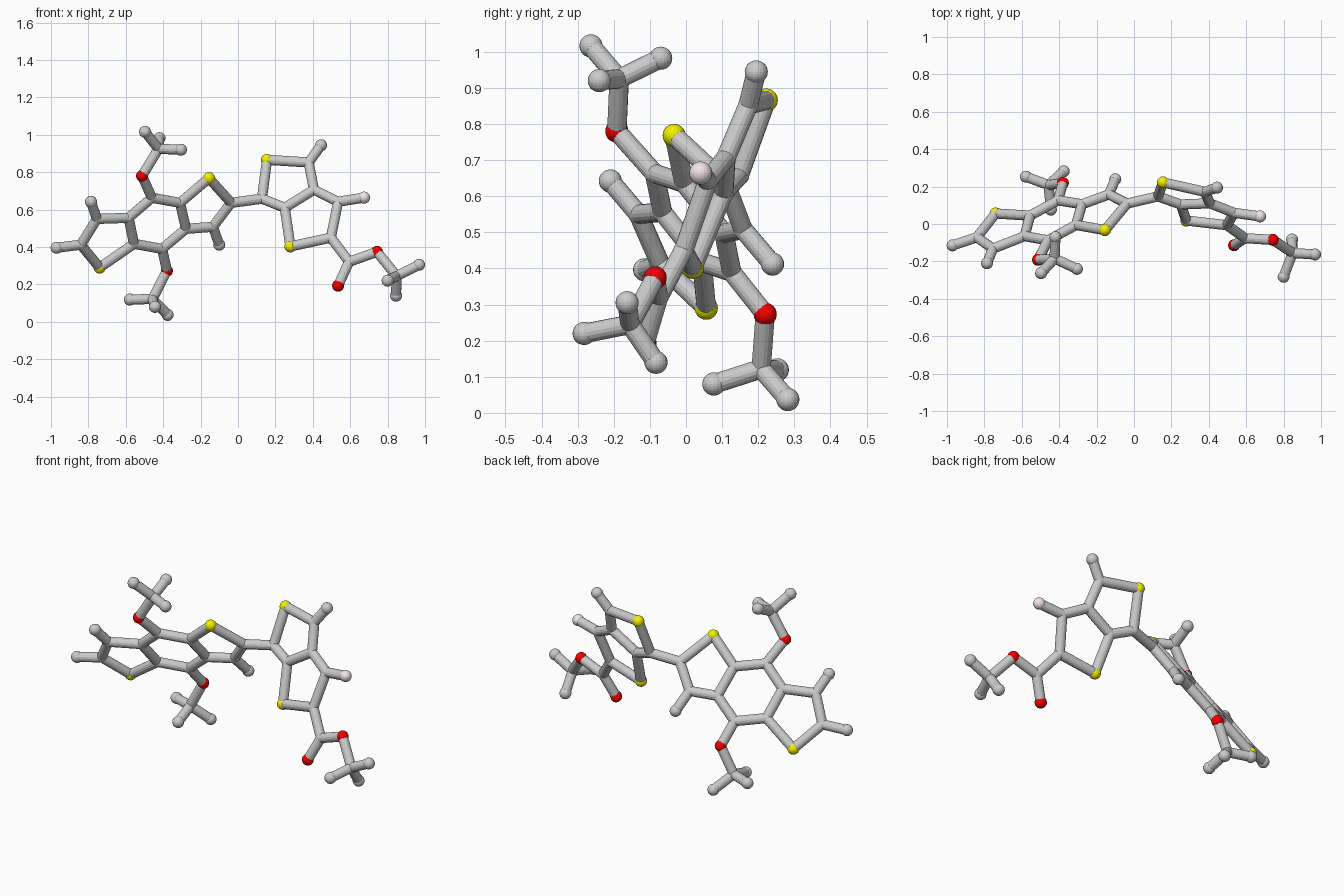
import bpy, bmesh
from mathutils import Vector, Matrix

if "Cube" in bpy.data.objects:
    bpy.data.objects.remove(bpy.data.objects["Cube"])

TUBE, JOINT, BALL = 0.027, 0.028, 0.032


# The two ring systems are flat: depth follows from x and z
def left(x, z):
    return Vector((x, 0.57 + 0.42 * x - 0.70 * z, z))


def right(x, z):
    return Vector((x, -0.081 - 0.2 * x + 0.386 * z, z))


V = lambda x, y, z: Vector((x, y, z))
atoms = {
    # left fused ring system
    "H1": left(-.97, .396), "C1": left(-.84, .412), "H2": left(-.786, .642),
    "C2": left(-.754, .55), "S1": left(-.74, .29), "C3": left(-.556, .417),
    "C4": left(-.585, .556), "C5": left(-.46, .663), "C6": left(-.31, .636),
    "C7": left(-.278, .497), "C8": left(-.406, .39), "C9": left(-.134, .508),
    "H9": left(-.10, .412), "C10": left(-.037, .636), "S2": left(-.155, .768),
    "O5": left(-.513, .78), "O8": left(-.38, .273),
    # upper and lower side groups
    "Ca": V(-.425, -.185, .925), "Ha1": V(-.497, -.263, 1.016),
    "Ha2": V(-.42, -.07, .982), "Ha3": V(-.305, -.24, .92),
    "Cb": V(-.457, .208, .122), "Hb1": V(-.578, .253, .119),
    "Hb2": V(-.444, .077, .08), "Hb3": V(-.376, .282, .037),
    # right fused ring system
    "C11": right(.128, .658), "S3": right(.155, .866), "C12": right(.378, .852),
    "H12": right(.444, .944), "C13": right(.406, .706), "C14": right(.25, .61),
    "C15": right(.535, .642), "F15": right(.674, .664), "C16": right(.497, .45),
    "S4": right(.28, .403), "C17": right(.594, .321), "O1": right(.535, .193),
    "O2": right(.743, .374),
    # tail group
    "Cc": V(.848, -.155, .245), "Hc1": V(.968, -.163, .305),
    "Hc2": V(.80, -.282, .22), "Hc3": V(.845, -.083, .14),
}

# Chains of connected atoms
chains = """H1 C1 C2 C4 C3 S1 C1
H2 C2
C4 C5 C6 C7 C8 C3
C6 S2 C10 C9 C7
H9 C9
C5 O5 Ca Ha1
Ha2 Ca Ha3
C8 O8 Cb Hb1
Hb2 Cb Hb3
C10 C11 S3 C12 C13 C14 C11
C12 H12
C13 C15 C16 S4 C14
C15 F15
C16 C17 O2 Cc Hc1
C17 O1
Hc2 Cc Hc3"""


def finish(name, bm, color=None):
    me = bpy.data.meshes.new(name)
    bm.to_mesh(me)
    bm.free()
    ob = bpy.data.objects.new(name, me)
    bpy.context.collection.objects.link(ob)
    if color:
        mat = bpy.data.materials.new(name)
        mat.diffuse_color = (*color, 1)
        mat.use_nodes = True
        mat.node_tree.nodes["Principled BSDF"].inputs["Base Color"].default_value = mat.diffuse_color
        me.materials.append(mat)


# Rods between neighbouring atoms
bm = bmesh.new()
for chain in chains.splitlines():
    names = chain.split()
    for a, b in zip(names, names[1:]):
        p, q = atoms[a], atoms[b]
        m = Matrix.Translation((p + q) / 2) @ (q - p).to_track_quat('Z', 'Y').to_matrix().to_4x4()
        bmesh.ops.create_cone(bm, cap_ends=True, segments=16, radius1=TUBE,
                              radius2=TUBE, depth=(q - p).length, matrix=m)
finish("rods", bm)

# Balls, one object for each kind
kinds = {
    "C": ("rod_joints", JOINT, None),
    "H": ("end_balls", BALL, None),
    "S": ("yellow_balls", BALL, (0.9, 0.88, 0.0)),
    "O": ("red_balls", BALL, (0.9, 0.0, 0.0)),
    "F": ("pink_ball", BALL, (0.9, 0.78, 0.8)),
}
for key, (name, radius, color) in kinds.items():
    bm = bmesh.new()
    for atom, p in atoms.items():
        if atom[0] == key:
            bmesh.ops.create_uvsphere(bm, u_segments=20, v_segments=14, radius=radius,
                                      matrix=Matrix.Translation(p))
    finish(name, bm, color)
